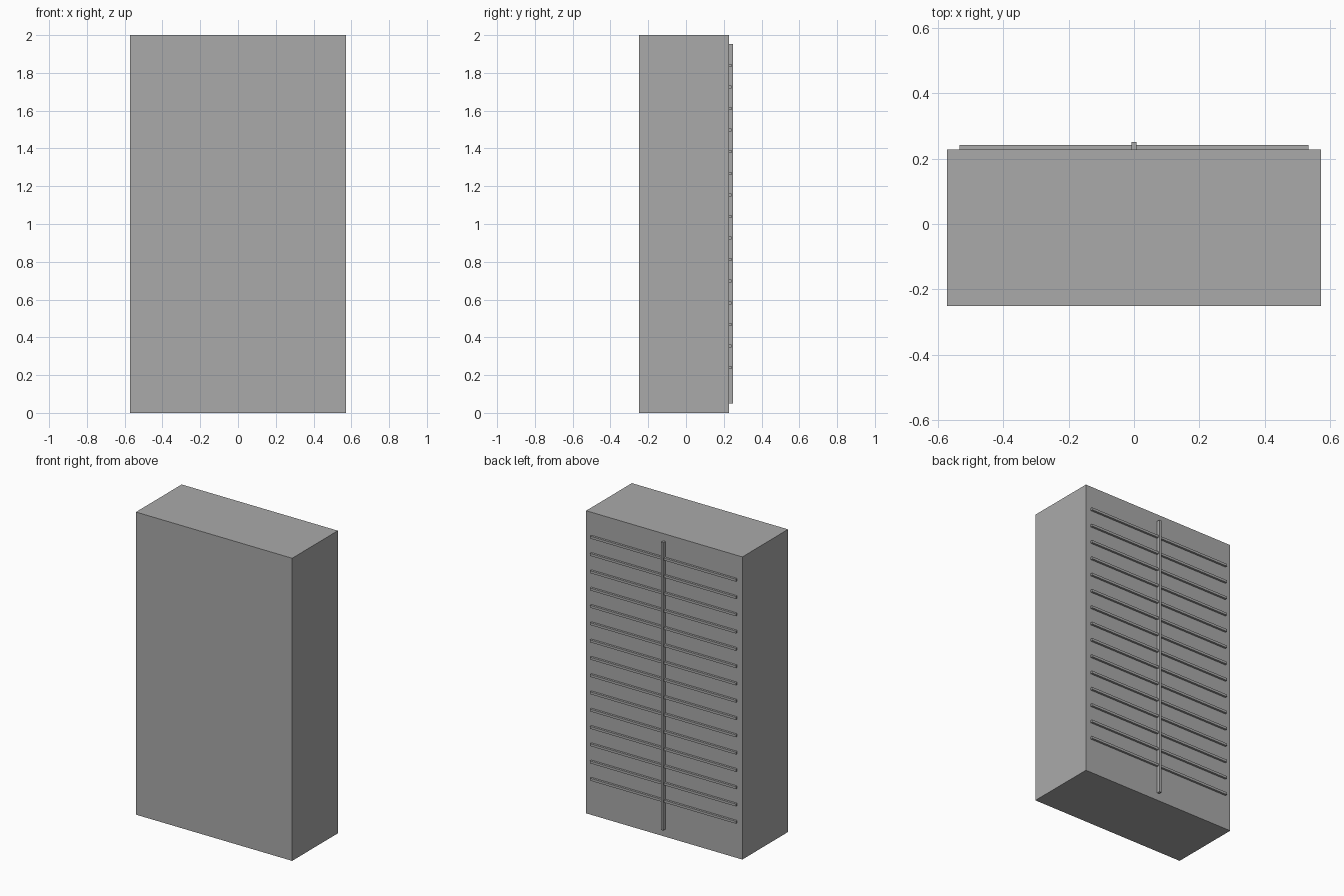
import bpy

if "Cube" in bpy.data.objects:
    bpy.data.objects.remove(bpy.data.objects["Cube"])

# one flat grey for the whole cabinet
grey = bpy.data.materials.new("plain_grey")
grey.diffuse_color = (0.4, 0.4, 0.4, 1)
grey.use_nodes = True
grey.node_tree.nodes["Principled BSDF"].inputs["Base Color"].default_value = grey.diffuse_color


def box(name, x0, x1, y0, y1, z0, z1):
    bpy.ops.mesh.primitive_cube_add(size=1, location=((x0 + x1) / 2, (y0 + y1) / 2, (z0 + z1) / 2))
    ob = bpy.context.object
    ob.name = name
    ob.scale = (x1 - x0, y1 - y0, z1 - z0)
    bpy.ops.object.transform_apply(location=False, rotation=False, scale=True)
    ob.data.materials.append(grey)
    return ob


# cabinet body
box("cabinet_body", -0.571, 0.571, -0.25, 0.227, 0, 2)

# horizontal cooling tubes on the back
for i in range(15):
    z = 0.24 + i * 1.6 / 14
    box(f"cooling_tube_{i + 1}", -0.533, 0.533, 0.22, 0.241, z - 0.008, z + 0.008)

# vertical tube crossing them
box("vertical_tube", -0.008, 0.008, 0.22, 0.25, 0.05, 1.952)
